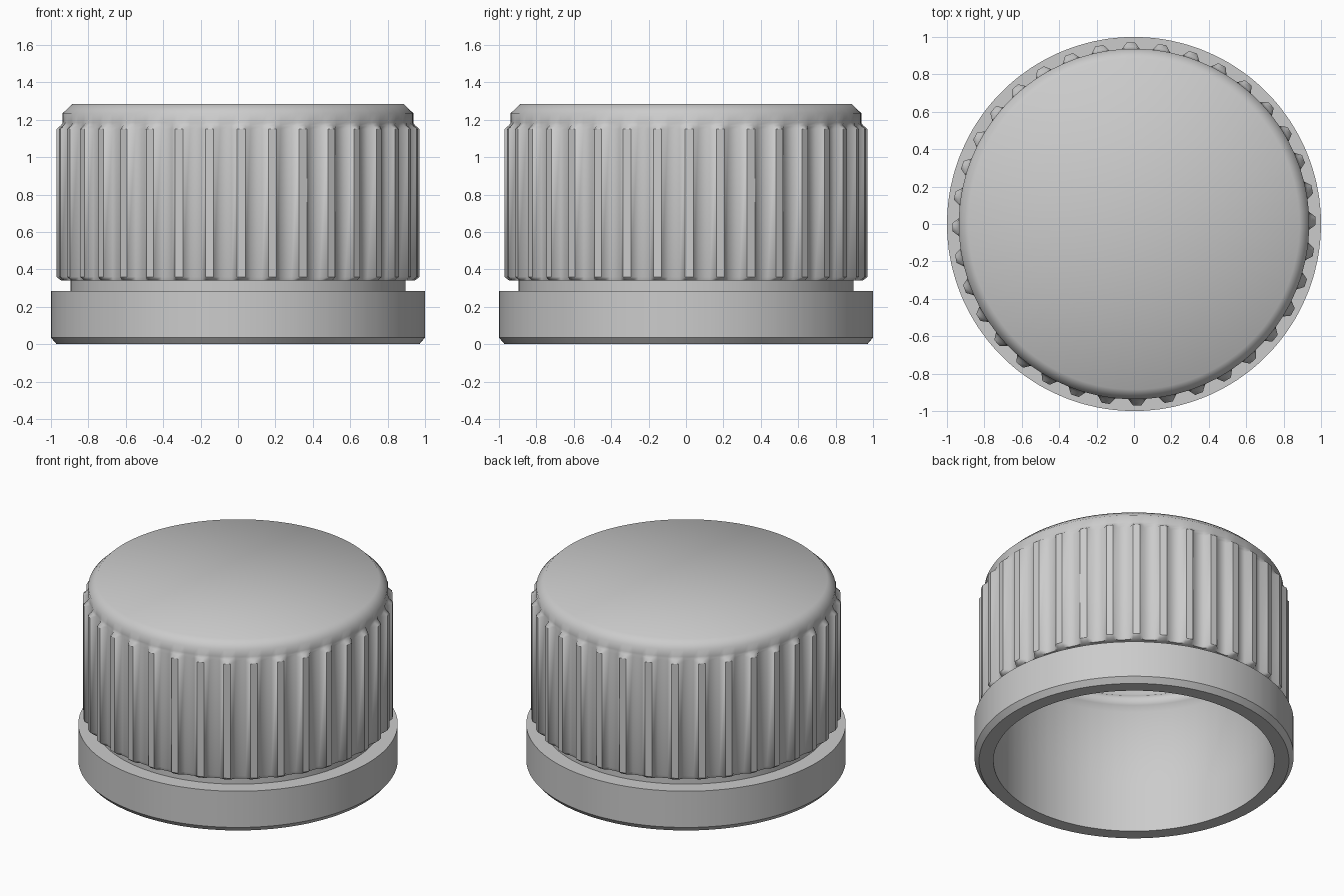
import bpy, bmesh
from math import sin, cos, radians

if "Cube" in bpy.data.objects:
    bpy.data.objects.remove(bpy.data.objects["Cube"])

RIBS = 36
# four angular stations per rib: foot, tip edge, tip edge, foot
STATIONS = [(-3.1, 0), (-1.3, 1), (1.3, 1), (3.1, 0)]
ANGLES = [(radians(i * 360 / RIBS + 1 + a), k) for i in range(RIBS) for a, k in STATIONS]


def lathe(name, profile, smooth):
    """Spin (radius, z, rib_height) points around z; rib_height raises the rib tips."""
    bm = bmesh.new()
    rings = []
    for r, z, rib in profile:
        if r == 0:
            rings.append([bm.verts.new((0, 0, z))])
        else:
            rings.append([bm.verts.new(((r + rib * k) * cos(a), (r + rib * k) * sin(a), z))
                          for a, k in ANGLES])
    n = len(ANGLES)
    for lo, hi in zip(rings, rings[1:]):
        for i in range(n):
            j = (i + 1) % n
            quad = [lo[i % len(lo)], lo[j % len(lo)], hi[j % len(hi)], hi[i % len(hi)]]
            bm.faces.new(list(dict.fromkeys(quad)))
    mesh = bpy.data.meshes.new(name)
    bm.to_mesh(mesh)
    bm.free()
    obj = bpy.data.objects.new(name, mesh)
    bpy.context.collection.objects.link(obj)
    bpy.ops.object.select_all(action='DESELECT')
    obj.select_set(True)
    bpy.context.view_layer.objects.active = obj
    bpy.ops.object.shade_smooth_by_angle(angle=radians(smooth))
    return obj


# screw cap: inside wall with retaining bead, then neck, ribbed grip and bevelled top
lathe("ribbed_cap", [
    (0, 1.20, 0), (0.88, 1.20, 0),
    (0.88, 0.99, 0), (0.845, 0.96, 0), (0.83, 0.925, 0), (0.845, 0.89, 0), (0.88, 0.86, 0),
    (0.88, 0.285, 0), (0.895, 0.285, 0), (0.895, 0.34, 0),
    (0.93, 0.34, 0.015), (0.933, 0.36, 0.038),
    (0.933, 1.15, 0.038), (0.935, 1.17, 0.012), (0.937, 1.185, 0),
    (0.937, 1.235, 0), (0.885, 1.285, 0), (0, 1.285, 0),
][::-1][::-1], 50)

# tamper band at the bottom, continuing the bore of the cap
lathe("tamper_band", [
    (0.88, 0.285, 0), (0.88, 0, 0), (0.97, 0, 0), (1.0, 0.035, 0),
    (1.0, 0.285, 0), (0.895, 0.285, 0),
], 30)
